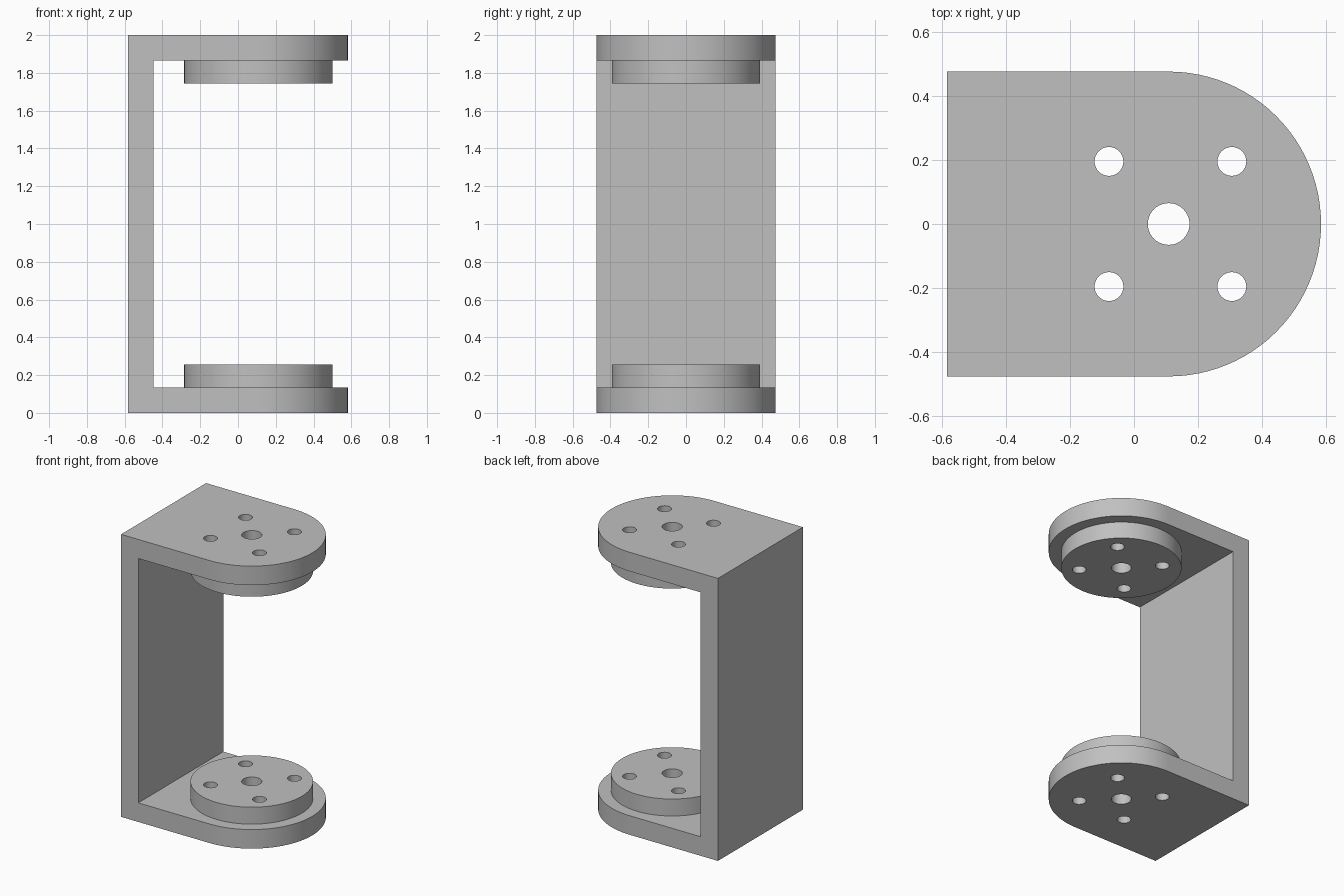
import bpy
import bmesh
from math import pi, cos, sin
from mathutils import Matrix

default = bpy.data.objects.get("Cube")
if default:
    bpy.data.objects.remove(default, do_unlink=True)

HEIGHT = 2.0
BACK_X = -0.583      # outer face of the wall
AXIS_X = 0.108       # shared axis of arms and hubs
ARM_R = 0.475
HUB_R = 0.393
WALL = 0.135
HUB_END = 0.255      # distance from outer face to hub face

grey = bpy.data.materials.new("plain_grey")
grey.use_nodes = True
COLOUR = (0.53, 0.53, 0.53, 1)
grey.diffuse_color = COLOUR
grey.node_tree.nodes["Principled BSDF"].inputs["Base Color"].default_value = COLOUR


def finish(name, bm):
    mesh = bpy.data.meshes.new(name)
    bmesh.ops.recalc_face_normals(bm, faces=bm.faces)
    bm.to_mesh(mesh)
    bm.free()
    mesh.materials.append(grey)
    obj = bpy.data.objects.new(name, mesh)
    bpy.context.collection.objects.link(obj)
    return obj


def prism(name, outline, z0, z1):
    """Extrude a plan outline from z0 to z1."""
    bm = bmesh.new()
    face = bm.faces.new([bm.verts.new((x, y, z0)) for x, y in outline])
    ext = bmesh.ops.extrude_face_region(bm, geom=[face])
    top = [v for v in ext["geom"] if isinstance(v, bmesh.types.BMVert)]
    bmesh.ops.translate(bm, verts=top, vec=(0, 0, z1 - z0))
    return finish(name, bm)


def arc(x, y, r, start, end, steps):
    return [(x + r * cos(start + (end - start) * i / steps),
             y + r * sin(start + (end - start) * i / steps)) for i in range(steps + 1)]


def disc(name, x, y, r, z0, z1, sides):
    return prism(name, arc(x, y, r, 0, 2 * pi, sides)[:-1], z0, z1)


# Bracket blank: square back, rounded front in plan
outline = [(BACK_X, ARM_R), (BACK_X, -ARM_R)] + arc(AXIS_X, 0, ARM_R, -pi / 2, pi / 2, 48)
bracket = prism("bracket", outline, 0, HEIGHT)

# Cutter for the opening between the arms
x0, x1 = BACK_X + WALL, 1
opening = prism("opening_cutter", [(x0, -1), (x1, -1), (x1, 1), (x0, 1)], WALL, HEIGHT - WALL)

# Hubs on the inner side of each arm
lower_hub = disc("lower_hub", AXIS_X, 0, HUB_R, WALL, HUB_END, 96)
upper_hub = disc("upper_hub", AXIS_X, 0, HUB_R, HEIGHT - HUB_END, HEIGHT - WALL, 96)

# Cutters for the shaft hole and four bolt holes
holes = [disc("shaft_hole_cutter", AXIS_X, 0, 0.065, -1, 3, 40)]
for x in (-0.078, 0.305):
    for y in (-0.195, 0.195):
        holes.append(disc("bolt_hole_cutter", x, y, 0.045, -1, 3, 32))


def cut(obj, cutters):
    for cutter in cutters:
        mod = obj.modifiers.new("cut", 'BOOLEAN')
        mod.operation = 'DIFFERENCE'
        mod.solver = 'EXACT'
        mod.object = cutter
    graph = bpy.context.evaluated_depsgraph_get()
    mesh = bpy.data.meshes.new_from_object(obj.evaluated_get(graph))
    obj.modifiers.clear()
    obj.data = mesh
    mesh.name = obj.name


cut(bracket, [opening] + holes)
cut(lower_hub, holes)
cut(upper_hub, holes)
for cutter in [opening] + holes:
    bpy.data.objects.remove(cutter, do_unlink=True)

# Smooth curved sides, sharp rims
bpy.ops.object.select_all(action='DESELECT')
for obj in (bracket, lower_hub, upper_hub):
    obj.select_set(True)
bpy.context.view_layer.objects.active = bracket
bpy.ops.object.shade_smooth_by_angle(angle=pi / 6)
